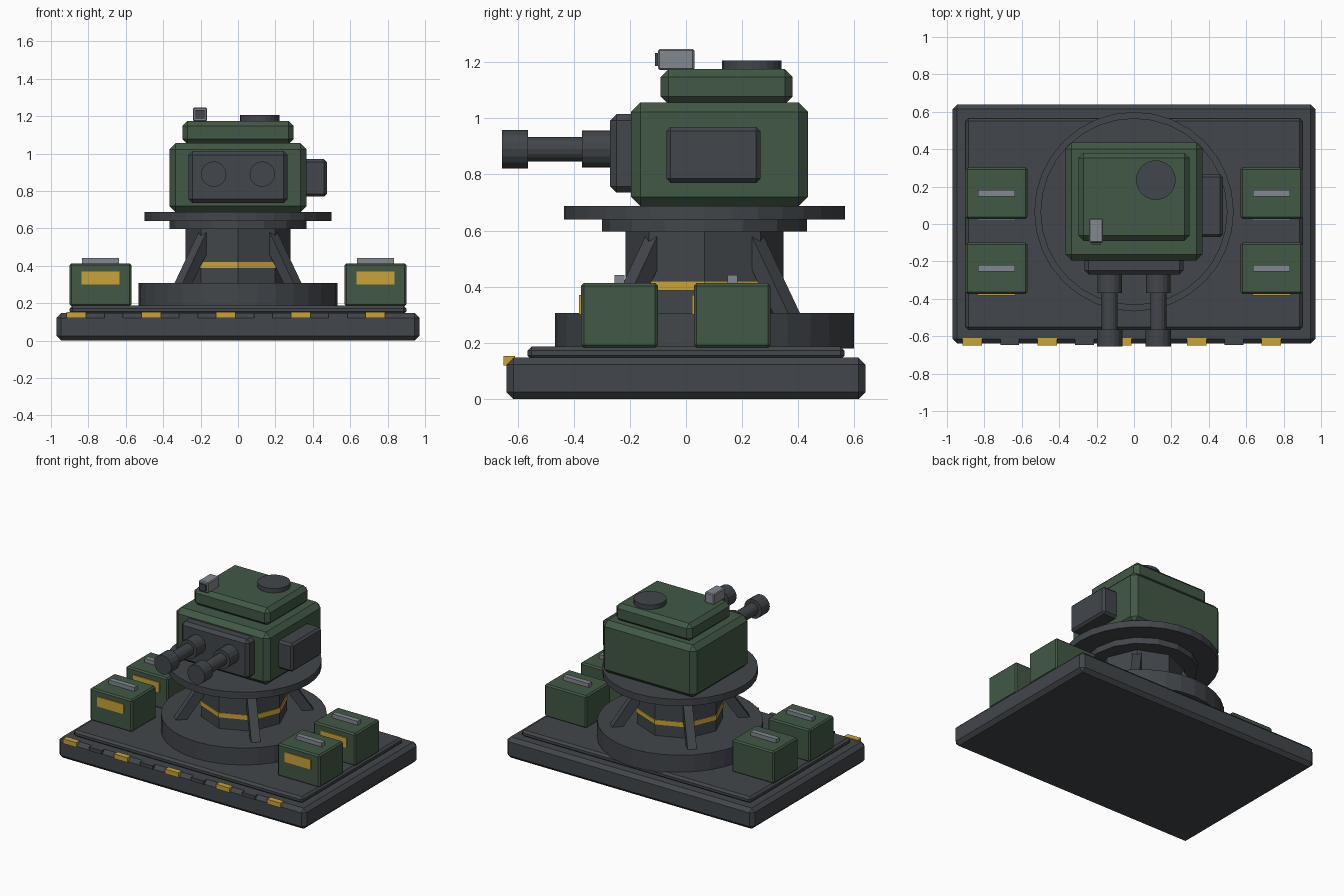
import bpy, bmesh, math
from mathutils import Matrix, Vector

if "Cube" in bpy.data.objects:
    bpy.data.objects.remove(bpy.data.objects["Cube"])


def make_material(name, rgb):
    mat = bpy.data.materials.new(name)
    mat.use_nodes = True
    color = (*rgb, 1)
    mat.diffuse_color = color
    bsdf = mat.node_tree.nodes["Principled BSDF"]
    bsdf.inputs["Base Color"].default_value = color
    bsdf.inputs["Roughness"].default_value = 0.7
    return mat


DARK = make_material("dark steel", (0.054, 0.061, 0.069))
GREEN = make_material("army green", (0.054, 0.098, 0.060))
YELLOW = make_material("hazard yellow", (0.58, 0.37, 0.04))
GREY = make_material("light grey metal", (0.22, 0.25, 0.28))


def finish(name, bm, mat):
    bmesh.ops.recalc_face_normals(bm, faces=bm.faces)
    mesh = bpy.data.meshes.new(name)
    bm.to_mesh(mesh)
    bm.free()
    mesh.materials.append(mat)
    obj = bpy.data.objects.new(name, mesh)
    bpy.context.collection.objects.link(obj)
    return obj


def box(name, mat, xs, ys, zs, bevel=0):
    """Box between limits on each axis, with optional chamfered edges."""
    bm = bmesh.new()
    bmesh.ops.create_cube(bm, size=1)
    for v in bm.verts:
        v.co = [lim[0] if c < 0 else lim[1] for c, lim in zip(v.co, (xs, ys, zs))]
    if bevel:
        bmesh.ops.bevel(bm, geom=bm.edges[:], offset=bevel, segments=1, affect='EDGES')
    return finish(name, bm, mat)


def cylinder(name, mat, start, end, radius, sides):
    """Cylinder running between two points."""
    start, end = Vector(start), Vector(end)
    axis = end - start
    turn = axis.to_track_quat('Z', 'Y').to_matrix().to_4x4()
    bm = bmesh.new()
    bmesh.ops.create_cone(bm, cap_ends=True, segments=sides, radius1=radius, radius2=radius,
                          depth=axis.length,
                          matrix=Matrix.Translation((start + end) / 2) @ turn)
    return finish(name, bm, mat)


def around(center, half):
    return (center - half, center + half)


# Platform
box("base_slab", DARK, (-0.97, 0.97), (-0.64, 0.64), (0, 0.147), 0.025)
box("deck_plate", DARK, (-0.9, 0.9), (-0.565, 0.565), (0.14, 0.187), 0.015)

# Alternating edge markers along the front
for i in range(9):
    x = -0.865 + 0.2 * i
    if i % 2 == 0:
        box("yellow_edge_marker", YELLOW, around(x, 0.052), (-0.65, -0.61), (0.12, 0.153))
    else:
        box("dark_edge_marker", DARK, around(x, 0.05), (-0.648, -0.61), (0.122, 0.148))

# Pedestal stack
PY = 0.066
for name, mat, z0, z1, radius, sides in (
        ("pedestal_foot", DARK, 0.18, 0.307, 0.533, 32),
        ("pedestal_column", DARK, 0.3, 0.61, 0.281, 8),
        ("column_stripe", YELLOW, 0.387, 0.42, 0.287, 8),
        ("pedestal_collar", DARK, 0.597, 0.645, 0.365, 16),
        ("turntable_ring", DARK, 0.64, 0.688, 0.5, 32)):
    cylinder(name, mat, (0, PY, z0), (0, PY, z1), radius, sides)

# Four diagonal braces, each a profile in radius and height
BRACE = ((0.23, 0.58), (0.265, 0.585), (0.455, 0.3), (0.38, 0.3), (0.23, 0.515))
for k in range(4):
    bm = bmesh.new()
    verts = [bm.verts.new((r, -0.03, z)) for r, z in BRACE]
    face = bm.faces.new(verts)
    grown = bmesh.ops.extrude_face_region(bm, geom=[face])["geom"]
    bmesh.ops.translate(bm, vec=(0, 0.06, 0),
                        verts=[g for g in grown if isinstance(g, bmesh.types.BMVert)])
    bm.transform(Matrix.Translation((0, PY, 0))
                 @ Matrix.Rotation(math.radians(45 + 90 * k), 4, 'Z'))
    finish("column_brace", bm, DARK)

# Turret housing
box("turret_body", GREEN, (-0.367, 0.367), (-0.196, 0.435), (0.686, 1.057), 0.034)
box("turret_roof", GREEN, (-0.298, 0.298), (-0.09, 0.38), (1.05, 1.175), 0.028)
box("gun_mantlet", DARK, (-0.265, 0.265), (-0.27, -0.17), (0.735, 1.015), 0.022)
box("side_equipment_box", DARK, (0.34, 0.475), (-0.07, 0.265), (0.77, 0.97), 0.015)
cylinder("roof_hatch", DARK, (0.117, 0.235, 1.17), (0.117, 0.235, 1.206), 0.106, 24)
box("roof_sight", GREY, (-0.24, -0.166), (-0.1, 0.03), (1.172, 1.247), 0.006)
box("sight_lens", DARK, (-0.228, -0.178), (-0.11, -0.095), (1.187, 1.232))

# Twin guns
for x in (-0.13, 0.13):
    for name, y0, y1, radius in (("gun_sleeve", -0.37, -0.26, 0.066),
                                 ("gun_barrel", -0.58, -0.36, 0.043),
                                 ("gun_muzzle", -0.656, -0.563, 0.068)):
        cylinder(name, DARK, (x, y0, 0.89), (x, y1, 0.89), radius, 16)

# Ammunition crates with handle and front label
for x in (-0.735, 0.735):
    for y in (-0.237, 0.165):
        box("ammo_crate", GREEN, around(x, 0.165), around(y, 0.137), (0.183, 0.413), 0.01)
        box("crate_handle", GREY, around(x, 0.1), around(y, 0.018), (0.405, 0.441))
        box("crate_label", YELLOW, around(x, 0.102), (y - 0.144, y - 0.135), (0.301, 0.37))
